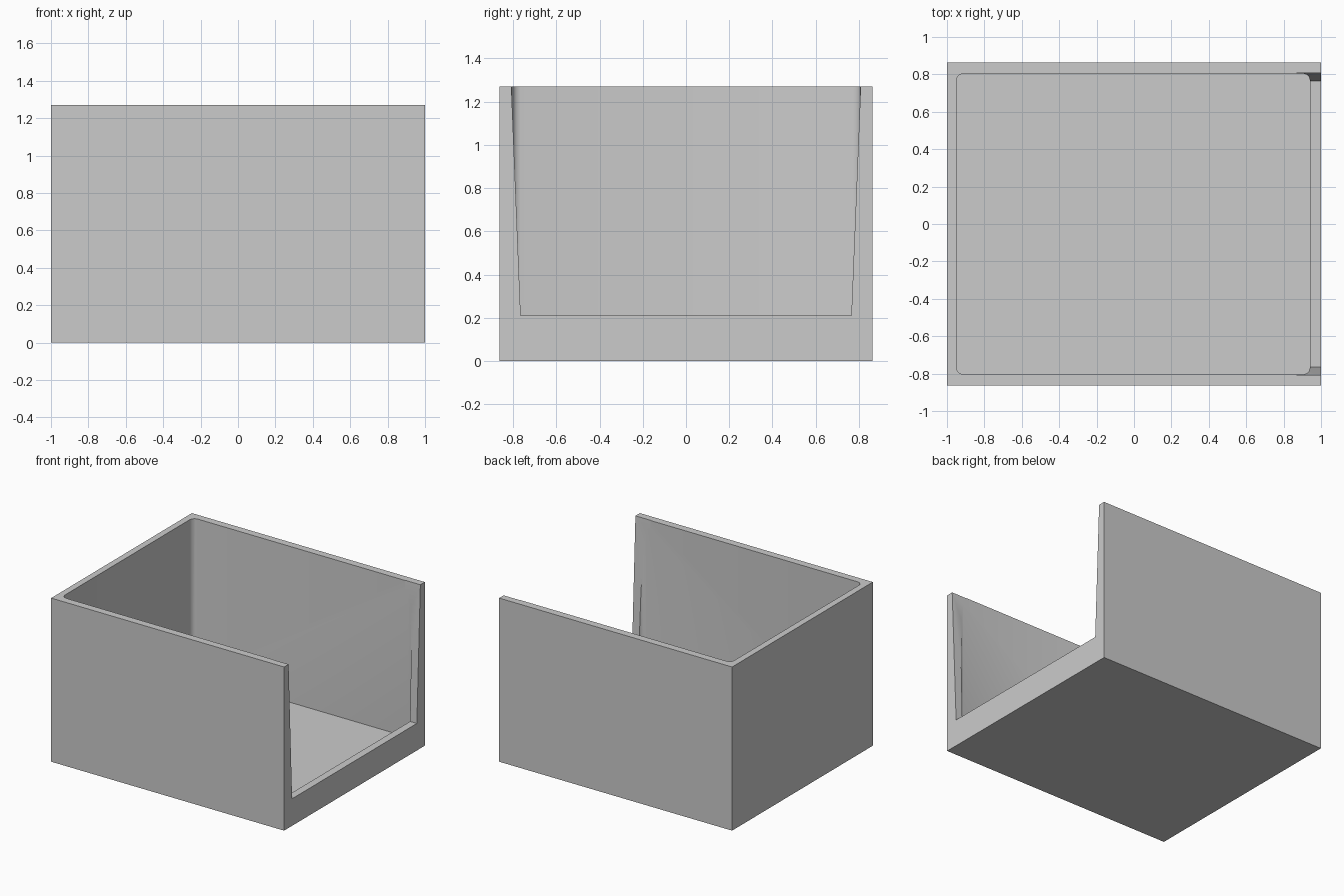
import bpy, bmesh

if "Cube" in bpy.data.objects:
    bpy.data.objects.remove(bpy.data.objects["Cube"])


def mesh_object(name, bm):
    bmesh.ops.recalc_face_normals(bm, faces=bm.faces)
    mesh = bpy.data.meshes.new(name)
    bm.to_mesh(mesh)
    bm.free()
    obj = bpy.data.objects.new(name, mesh)
    bpy.context.collection.objects.link(obj)
    return obj


def box(name, lo, hi, corner=0.0):
    bm = bmesh.new()
    bmesh.ops.create_cube(bm, size=1)
    for v in bm.verts:
        v.co = [(a + b) / 2 + c * (b - a) for a, b, c in zip(lo, hi, v.co)]
    if corner:
        # Round the upright corners
        edges = [e for e in bm.edges if abs(e.verts[0].co.z - e.verts[1].co.z) > 0.5]
        bmesh.ops.bevel(bm, geom=edges, offset=corner, segments=3,
                        profile=0.5, affect='EDGES')
    return mesh_object(name, bm)


def prism_x(name, profile, x0, x1):
    bm = bmesh.new()
    face = bm.faces.new([bm.verts.new((x0, y, z)) for y, z in profile])
    side = bmesh.ops.extrude_face_region(bm, geom=[face])['geom']
    for v in side:
        if isinstance(v, bmesh.types.BMVert):
            v.co.x = x1
    return mesh_object(name, bm)


def cut(target, cutter):
    mod = target.modifiers.new(cutter.name, 'BOOLEAN')
    mod.operation = 'DIFFERENCE'
    mod.solver = 'EXACT'
    mod.object = cutter
    bpy.context.view_layer.objects.active = target
    bpy.ops.object.modifier_apply(modifier=mod.name)
    bpy.data.objects.remove(cutter)


# Outer shell of the open bin
bin_body = box("bin_body", (-1, -0.863, 0), (1, 0.863, 1.27))

# Thin-walled interior, open at the top
cut(bin_body, box("cavity_cutter", (-0.95, -0.805, 0.06), (0.942, 0.805, 1.5), 0.04))

# Tapered opening in the right wall, leaving a low sill
slope = (0.808 - 0.765) / (1.27 - 0.21)
top = 0.808 + slope * 0.23
cut(bin_body, prism_x("opening_cutter",
                      [(-0.765, 0.21), (0.765, 0.21), (top, 1.5), (-top, 1.5)], 0.87, 1.2))

# Smooth the rounded inner corners, keep the rest crisp
bpy.ops.object.select_all(action='DESELECT')
bin_body.select_set(True)
bpy.context.view_layer.objects.active = bin_body
bpy.ops.object.shade_smooth_by_angle(angle=0.6)
